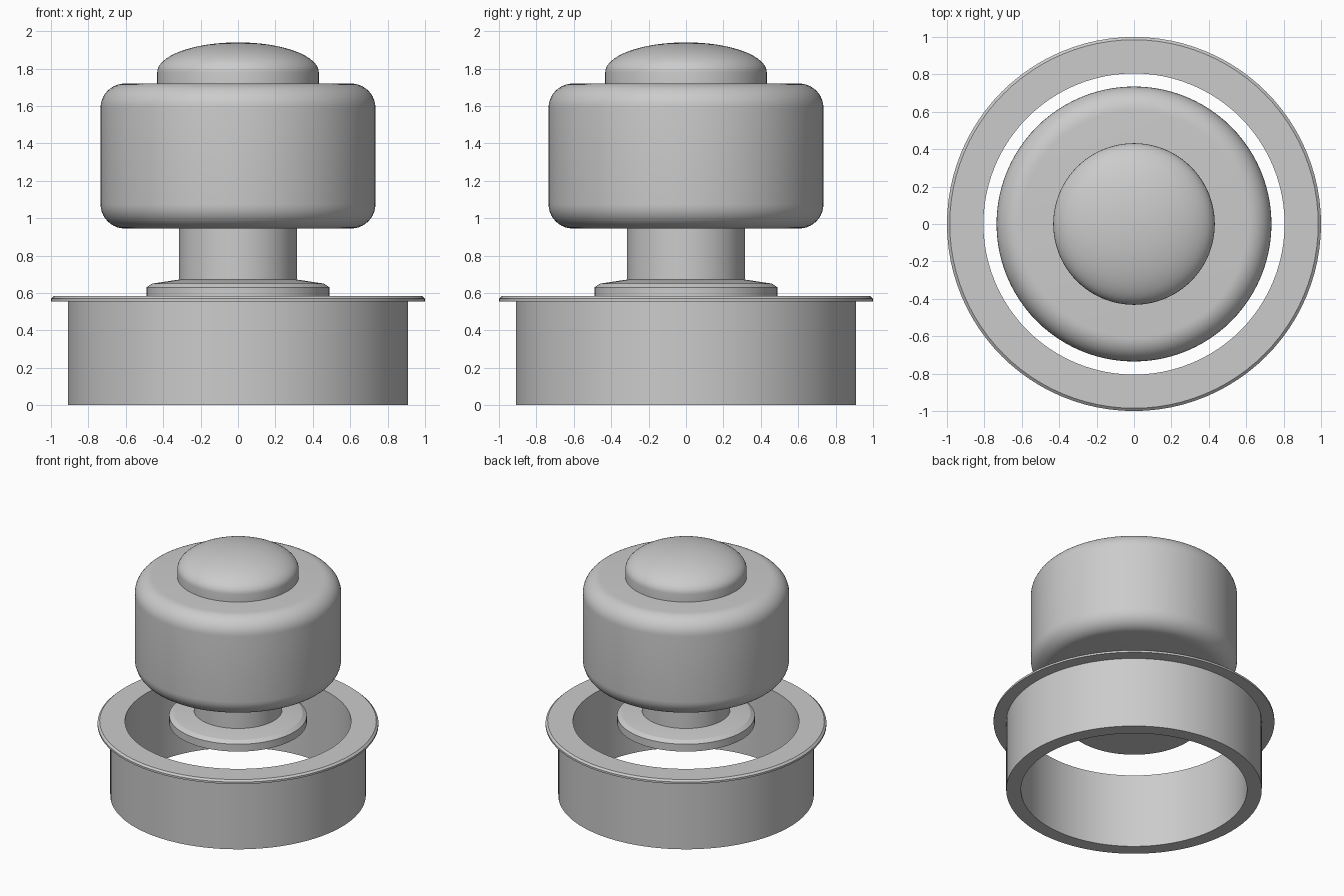
import bpy, bmesh, math

old = bpy.data.objects.get("Cube")
if old:
    bpy.data.objects.remove(old)

grey = bpy.data.materials.new("plain_grey")
grey.use_nodes = True
grey.diffuse_color = (0.6, 0.6, 0.6, 1)
grey.node_tree.nodes["Principled BSDF"].inputs["Base Color"].default_value = (0.6, 0.6, 0.6, 1)


def arc(r, z, rx, rz, start, end, n):
    """Points on an elliptical arc, angles in degrees."""
    angles = [math.radians(start + (end - start) * i / n) for i in range(n + 1)]
    return [(r + rx * math.cos(a), z + rz * math.sin(a)) for a in angles]


def lathe(name, profile, closed=False, steps=96):
    """Turn a (radius, height) profile around the z axis."""
    bm = bmesh.new()
    verts = [bm.verts.new((r, 0, z)) for r, z in profile]
    edges = [bm.edges.new(pair) for pair in zip(verts, verts[1:])]
    if closed:
        edges.append(bm.edges.new((verts[-1], verts[0])))
    bmesh.ops.spin(bm, geom=verts + edges, cent=(0, 0, 0), axis=(0, 0, 1),
                   angle=math.tau, steps=steps)
    bmesh.ops.remove_doubles(bm, verts=bm.verts, dist=0.0001)
    bmesh.ops.recalc_face_normals(bm, faces=bm.faces)
    mesh = bpy.data.meshes.new(name)
    bm.to_mesh(mesh)
    bm.free()
    mesh.materials.append(grey)
    obj = bpy.data.objects.new(name, mesh)
    bpy.context.collection.objects.link(obj)
    bpy.ops.object.select_all(action="DESELECT")
    obj.select_set(True)
    bpy.context.view_layer.objects.active = obj
    bpy.ops.object.shade_smooth_by_angle(angle=math.radians(25))
    return obj


# Open base ring with an overhanging flange
lathe("base_ring", [(0.805, 0), (0.91, 0), (0.91, 0.555), (1.0, 0.555),
                    (1.0, 0.57), (0.985, 0.583), (0.805, 0.583)], closed=True)

# Collar disc below the neck
lathe("collar", [(0, 0.572), (0.49, 0.572), (0.49, 0.63), (0.46, 0.65),
                 (0.315, 0.672), (0, 0.672)])

# Neck
lathe("neck", [(0, 0.66), (0.315, 0.66), (0.315, 0.96), (0, 0.96)])

# Drum body with rounded rims
lathe("body", [(0, 0.945)] + arc(0.605, 1.075, 0.13, 0.13, -90, 0, 10)
      + arc(0.605, 1.59, 0.13, 0.13, 0, 90, 10) + [(0, 1.72)])

# Domed cap
lathe("cap", [(0, 1.71), (0.432, 1.71)] + arc(0, 1.78, 0.432, 0.16, 0, 90, 16))
